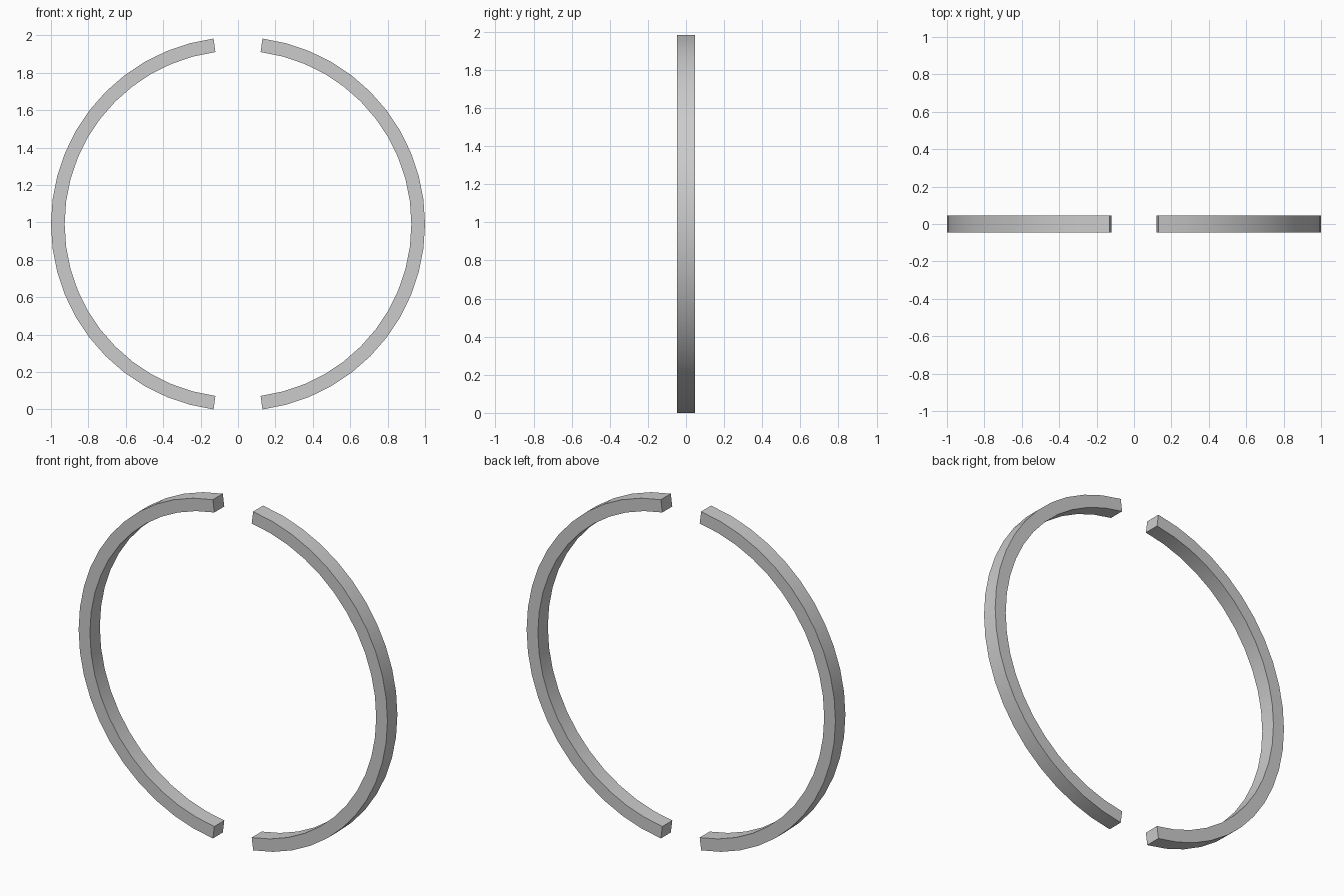
import bpy, bmesh, math

if "Cube" in bpy.data.objects:
    bpy.data.objects.remove(bpy.data.objects["Cube"])

OUTER, INNER, DEPTH = 1.0, 0.927, 0.092
STEPS = 22                       # 7.5 degree facets over 165 degrees
SPAN = math.radians(82.5)
CENTRE_Z = OUTER * math.sin(SPAN)


def half_ring(name, side):
    bm = bmesh.new()
    # Square cross-section at the lower end of the arc
    loop = []
    a = -SPAN
    for r, y in ((OUTER, -1), (OUTER, 1), (INNER, 1), (INNER, -1)):
        loop.append(bm.verts.new((side * r * math.cos(a), y * DEPTH / 2, r * math.sin(a))))
    start = bm.faces.new(loop)
    # Sweep it around the y axis, then cap the start
    bmesh.ops.spin(bm, geom=[start], cent=(0, 0, 0), axis=(0, -side, 0),
                   angle=2 * SPAN, steps=STEPS, use_duplicate=False)
    if not start.is_valid or start not in bm.faces[:]:
        bm.faces.new(loop)
    bmesh.ops.recalc_face_normals(bm, faces=bm.faces)
    mesh = bpy.data.meshes.new(name)
    bm.to_mesh(mesh)
    bm.free()
    obj = bpy.data.objects.new(name, mesh)
    obj.location.z = CENTRE_Z
    bpy.context.collection.objects.link(obj)
    bpy.ops.object.select_all(action='DESELECT')
    obj.select_set(True)
    bpy.context.view_layer.objects.active = obj
    bpy.ops.object.shade_smooth_by_angle(angle=math.radians(30))


# Two facing arcs with a gap at top and bottom
half_ring("right_half_ring", 1)
half_ring("left_half_ring", -1)
